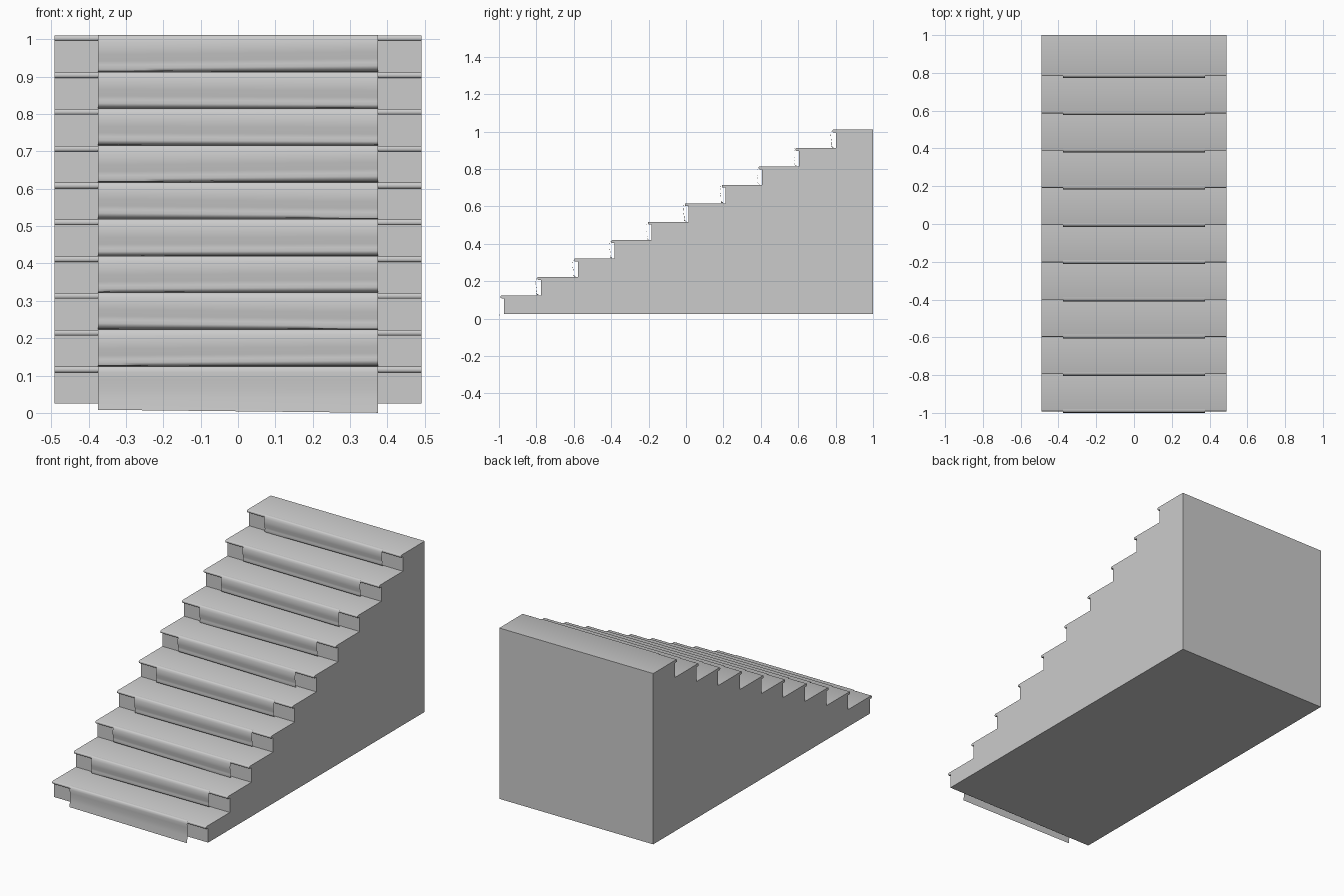
import bpy, bmesh, math

if "Cube" in bpy.data.objects:
    bpy.data.objects.remove(bpy.data.objects["Cube"])

STEPS = 10
RISE, RUN = 0.0985, 0.1972
BASE_Z, FRONT_Y, BACK_Y = 0.025, -0.973, 1.0
HALF_W, RUNNER_W = 0.491, 0.375
LIP, THICK = 0.019, 0.015


def finish(name, bm):
    bmesh.ops.recalc_face_normals(bm, faces=bm.faces)
    mesh = bpy.data.meshes.new(name)
    bm.to_mesh(mesh)
    bm.free()
    ob = bpy.data.objects.new(name, mesh)
    bpy.context.collection.objects.link(ob)
    return ob


def smooth(ob, angle):
    bpy.ops.object.select_all(action='DESELECT')
    ob.select_set(True)
    bpy.context.view_layer.objects.active = ob
    bpy.ops.object.shade_smooth_by_angle(angle=math.radians(angle))


# Solid staircase: stepped side profile with a rounded nosing on every tread
profile = [(BACK_Y, BASE_Z), (FRONT_Y, BASE_Z)]
for k in range(STEPS):
    y, top = FRONT_Y + k * RUN, BASE_Z + (k + 1) * RISE
    if k:
        profile.append((y, top - RISE))
    profile.append((y, top - THICK))
    r = THICK / 2
    for i in range(7):
        a = math.pi * i / 6
        profile.append((y - LIP + r * 0.6 * (1 - math.sin(a)), top - r - r * math.cos(a)))
profile.append((BACK_Y, BASE_Z + STEPS * RISE))
bm = bmesh.new()
face = bm.faces.new([bm.verts.new((-HALF_W, y, z)) for y, z in profile])
ext = bmesh.ops.extrude_face_region(bm, geom=[face])
bmesh.ops.translate(bm, vec=(2 * HALF_W, 0, 0),
                    verts=[v for v in ext['geom'] if isinstance(v, bmesh.types.BMVert)])
smooth(finish("staircase", bm), 35)

# Carpet drop: offset from the nosing front, and height fraction above the tread below
DROP = [(0.012, 1.012), (0.0, 1.01), (-0.004, 0.97), (-0.007, 0.85), (-0.009, 0.70),
        (-0.008, 0.52), (-0.004, 0.34), (-0.003, 0.23), (-0.005, 0.14), (-0.002, 0.06),
        (0.008, 0.025), (0.018, 0.012)]
# The lowest piece hangs free past the base
LOOSE = [(0.012, 1.012), (0.0, 1.01), (-0.004, 0.97), (-0.006, 0.85), (-0.005, 0.65),
         (-0.003, 0.4), (-0.004, 0.15), (-0.008, -0.21)]
COLS = 12
for k in range(STEPS):
    nose, floor = FRONT_Y - LIP + k * RUN, BASE_Z + k * RISE
    tilt = 0.004 * math.sin(k * 2.3)
    bm = bmesh.new()
    rows = []
    for dy, f in (DROP if k else LOOSE):
        row = []
        for c in range(COLS + 1):
            t = c / COLS
            x = RUNNER_W * (2 * t - 1)
            z = floor + f * RISE
            if k == 0 and f < 0:
                z += 0.008 * (1 - t) - 0.004
            elif 0.03 < f < 0.9:
                z += max(tilt * (2 * t - 1), -0.003)
            row.append(bm.verts.new((x, nose + dy, z)))
        rows.append(row)
    for a, b in zip(rows, rows[1:]):
        for c in range(COLS):
            bm.faces.new((a[c], b[c], b[c + 1], a[c + 1]))
    smooth(finish(f"carpet_runner_{k + 1}", bm), 60)
